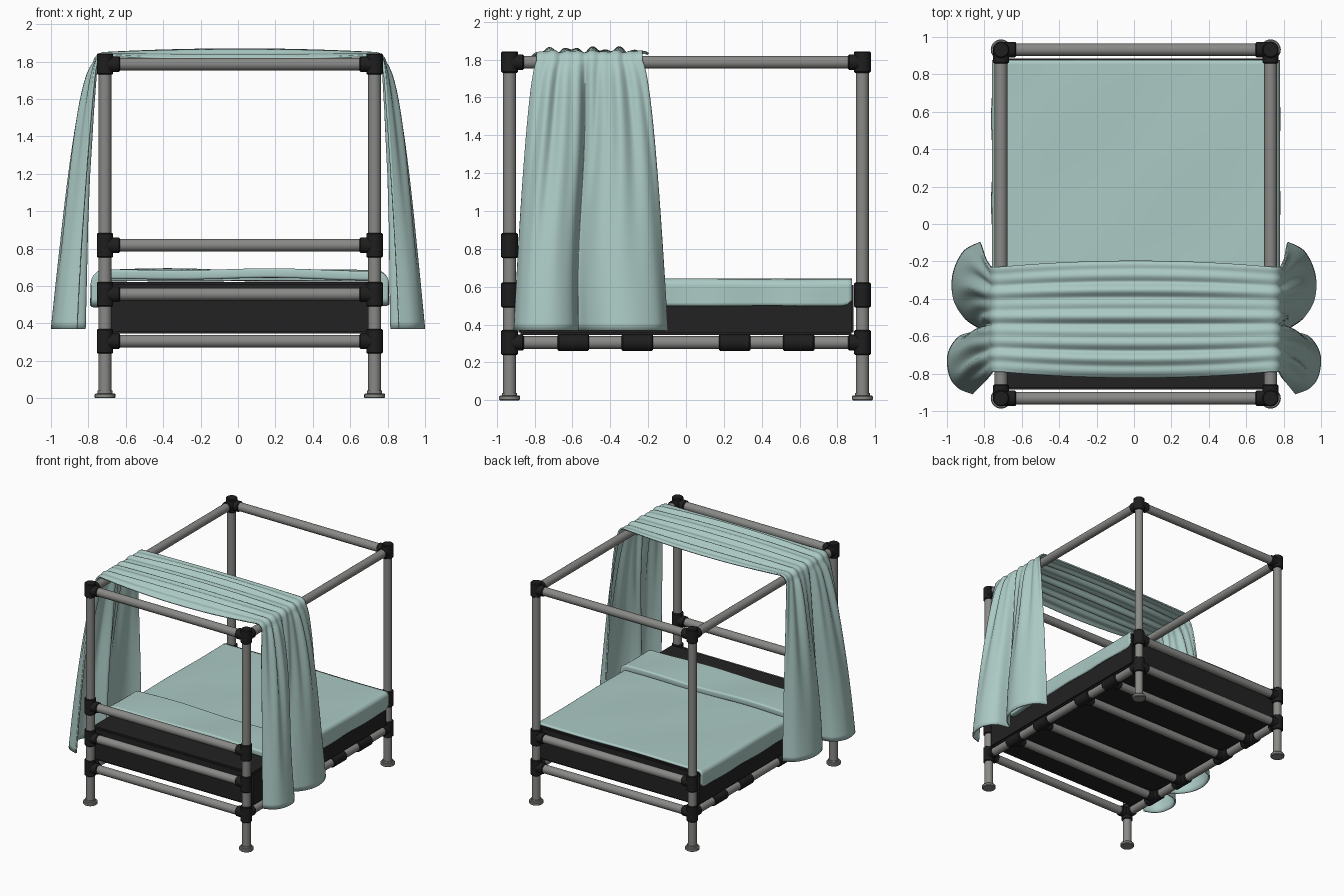
import bpy, bmesh, math
from mathutils import Vector

if "Cube" in bpy.data.objects:
    bpy.data.objects.remove(bpy.data.objects["Cube"])

XL, XR, YP = -0.711, 0.73, 0.932
CX = (XL + XR) / 2
R = 0.034            # pipe radius
RC = 0.044           # connector radius
Z_TOP, Z_HEAD, Z_MID, Z_LOW = 1.786, 0.818, 0.556, 0.305


def mat(name, c):
    m = bpy.data.materials.new(name)
    m.diffuse_color = (*c, 1)
    m.use_nodes = True
    m.node_tree.nodes["Principled BSDF"].inputs["Base Color"].default_value = m.diffuse_color
    return m


GREY = mat("grey pipe", (0.25, 0.25, 0.24))
BLACK = mat("black connector", (0.013, 0.013, 0.013))
DARK = mat("dark mattress", (0.016, 0.016, 0.016))
TEAL = mat("pale teal cloth", (0.41, 0.59, 0.555))


def finish(bm, name, m, angle=40):
    me = bpy.data.meshes.new(name)
    bm.to_mesh(me)
    bm.free()
    me.materials.append(m)
    ob = bpy.data.objects.new(name, me)
    bpy.context.collection.objects.link(ob)
    bpy.ops.object.select_all(action='DESELECT')
    ob.select_set(True)
    bpy.context.view_layer.objects.active = ob
    bpy.ops.object.shade_smooth_by_angle(angle=math.radians(angle))
    return ob


def tube(bm, a, b, r, chamfer=0.0):
    """Capped cylinder from a to b, optionally with chamfered rims."""
    a, b = Vector(a), Vector(b)
    d = (b - a).normalized()
    q = d.to_track_quat('Z', 'Y')
    stations = [(a, r), (b, r)]
    if chamfer:
        stations = [(a, r - chamfer), (a + d * chamfer, r),
                    (b - d * chamfer, r), (b, r - chamfer)]
    n, rings = 24, []
    for p, rr in stations:
        rings.append([bm.verts.new(p + q @ Vector((rr * math.cos(t), rr * math.sin(t), 0)))
                      for t in (2 * math.pi * i / n for i in range(n))])
    for r0, r1 in zip(rings, rings[1:]):
        for i in range(n):
            bm.faces.new((r0[i], r0[(i + 1) % n], r1[(i + 1) % n], r1[i]))
    bm.faces.new(rings[0][::-1])
    bm.faces.new(rings[-1])


def pipe(name, a, b):
    bm = bmesh.new()
    tube(bm, a, b, R)
    finish(bm, name, GREY)


def connector(name, p, main, arms):
    """Sleeve along main (low, high offsets) with arms reaching out."""
    p = Vector(p)
    bm = bmesh.new()
    tube(bm, p + Vector(main[0]), p + Vector(main[1]), RC, 0.006)
    for a in arms:
        tube(bm, p, p + Vector(a), RC - 0.002, 0.006)
    finish(bm, name, BLACK)


# Posts with foot flanges and corner connectors
for x, sx in ((XL, 1), (XR, -1)):
    side = "left" if sx > 0 else "right"
    for y, sy in ((-YP, 1), (YP, -1)):
        where = ("front_" if sy > 0 else "back_") + side
        pipe(where + "_post", (x, y, 0.01), (x, y, 1.83))
        bm = bmesh.new()
        tube(bm, (x, y, 0), (x, y, 0.026), 0.055, 0.005)
        tube(bm, (x, y, 0.02), (x, y, 0.04), 0.04)
        finish(bm, where + "_foot", GREY)
        ax, ay = (0.08 * sx, 0, 0), (0, 0.075 * sy, 0)
        sleeve = ((0, 0, -0.066), (0, 0, 0.066))
        connector(where + "_top_joint", (x, y, Z_TOP), ((0, 0, -0.056), (0, 0, 0.058)), (ax, ay))
        connector(where + "_low_joint", (x, y, Z_LOW), sleeve, (ax, ay))
        connector(where + "_mid_joint", (x, y, Z_MID), sleeve, (ax,))
        if sy > 0:
            connector(where + "_head_joint", (x, y, Z_HEAD), sleeve, (ax,))
    # Side rails and slat joints
    for z, n in ((Z_TOP, "top"), (Z_LOW, "low")):
        pipe(f"{side}_{n}_rail", (x, -YP, z), (x, YP, z))
    for i, y in enumerate((-0.595, -0.257, 0.257, 0.595)):
        connector(f"{side}_slat_joint_{i}", (x, y, Z_LOW),
                  ((0, -0.083, 0), (0, 0.083, 0)), ((0.08 * sx, 0, 0),))

# Cross rails and slats
for y, n, zs in ((-YP, "front", (Z_TOP, Z_HEAD, Z_MID, Z_LOW)), (YP, "back", (Z_TOP, Z_MID, Z_LOW))):
    for i, z in enumerate(zs):
        pipe(f"{n}_cross_rail_{i}", (XL, y, z), (XR, y, z))
for i, y in enumerate((-0.595, -0.257, 0.257, 0.595)):
    pipe(f"slat_{i}", (XL, y, Z_LOW), (XR, y, Z_LOW))

# Mattress block
bm = bmesh.new()
bmesh.ops.create_cube(bm, size=1)
bmesh.ops.scale(bm, vec=(1.49, 1.77, 0.277), verts=bm.verts)
bmesh.ops.translate(bm, vec=(CX, 0, 0.484), verts=bm.verts)
bmesh.ops.bevel(bm, geom=bm.edges[:], offset=0.012, segments=2, affect='EDGES')
finish(bm, "mattress", DARK)


def sheet(name, fn, nu, nv, thick):
    """Cloth grid; fn maps u, v in 0..1 to a point."""
    bm = bmesh.new()
    g = [[bm.verts.new(fn(i / nu, j / nv)) for j in range(nv + 1)] for i in range(nu + 1)]
    for i in range(nu):
        for j in range(nv):
            bm.faces.new((g[i][j], g[i + 1][j], g[i + 1][j + 1], g[i][j + 1]))
    bmesh.ops.recalc_face_normals(bm, faces=bm.faces)
    ob = finish(bm, name, TEAL, 60)
    s = ob.modifiers.new("thickness", 'SOLIDIFY')
    s.thickness = thick
    s.offset = 0
    return ob


def along(pts, t):
    """Point at fraction t of a Catmull-Rom curve through pts."""
    n = len(pts) - 1
    i = min(int(t * n), n - 1)
    f = t * n - i
    p0, p1, p2, p3 = (Vector(pts[max(0, min(n, k))]) for k in (i - 1, i, i + 1, i + 2))
    return 0.5 * (2 * p1 + (p2 - p0) * f + (2 * p0 - 5 * p1 + 4 * p2 - p3) * f * f
                  + (3 * p1 - p0 - 3 * p2 + p3) * f ** 3)


# Bed cover: hangs over both sides, gently wrinkled
def cover_fn(y0, y1, top, hem, half, rad, wob):
    def fn(u, v):
        y = y0 + (y1 - y0) * v
        s = 1 if u > 0.5 else -1
        t = abs(u - 0.5) * 2
        end = min(1, min(v, 1 - v) * abs(y1 - y0) / 0.06)
        lift = 0.03 * (1 - math.sqrt(1 - (1 - end) ** 2))
        w = wob * (math.sin(9 * u + 5 * y) + math.sin(17 * u - 7 * y))
        if t < 0.6:
            x, z = (half - rad) * t / 0.6, top + w
        elif t < 0.8:
            a = (t - 0.6) / 0.2 * math.pi / 2
            x, z = half - rad + rad * math.sin(a), top - rad + rad * math.cos(a) + w
        else:
            k = (t - 0.8) / 0.2
            x = half + 0.004 * math.sin(14 * y) * k
            z = top - rad + w + (hem + lift - top + rad) * k
        return (CX + s * x, y, z)
    return fn


sheet("bed_cover", cover_fn(-0.6, 0.878, 0.634, 0.50, 0.763, 0.03, 0.0015), 60, 60, 0.014)

# Turned-back fold of the cover
fold = sheet("cover_fold", cover_fn(-0.62, -0.27, 0.662, 0.49, 0.772, 0.045, 0.004), 60, 16, 0.05)
b = fold.modifiers.new("soft edge", 'BEVEL')
b.width, b.segments, b.limit_method = 0.02, 3, 'ANGLE'
b.angle_limit = math.radians(50)

# Canopy drape: over both top rails, hanging in two lobes per side
HEM = [(0.82, -0.10), (0.91, -0.15), (0.965, -0.27), (0.96, -0.40), (0.90, -0.50),
       (0.82, -0.565), (0.93, -0.60), (0.99, -0.69), (0.985, -0.80), (0.94, -0.87), (0.86, -0.905)]


def ripple(v):
    return 0.5 * math.sin(v * 31) + 0.5 * math.sin(v * 53 + 1.3)


def drape(u, v):
    s = 1 if u > 0.5 else -1
    t = abs(u - 0.5) * 2
    y = -0.23 - 0.56 * v
    rr = 0.052 + 0.008 * ripple(v)
    edge = abs(2 * v - 1) ** 6
    if t < 0.38:                     # span between the rails
        k = t / 0.38
        bulge = 1 - k * k
        y += 0.03 * bulge * (1 - 2 * v)
        z = Z_TOP + rr + bulge * (0.010 + 0.010 * ripple(v) - 0.028 * edge)
        return (CX + s * 0.72 * k, y, z)
    if t < 0.48:                     # bend over the rail
        a = (t - 0.38) / 0.10 * math.pi / 2
        return (CX + s * (0.72 + rr * math.sin(a)), y, Z_TOP + rr * math.cos(a))
    k = (t - 0.48) / 0.52            # hanging side
    hx, hy = along(HEM, v)
    f = k ** 0.62
    x = (0.72 + rr) * (1 - f) + hx * f + 0.018 * ripple(v) * math.sin(math.pi * k ** 0.6) * (1 - k)
    yy = y * (1 - f) + hy * f + 0.012 * math.sin(6 * k) * math.sin(math.pi * v)
    return (s * x + CX * (1 - f), yy, Z_TOP - k * (Z_TOP - 0.37))


sheet("canopy_drape", drape, 140, 80, 0.012)
